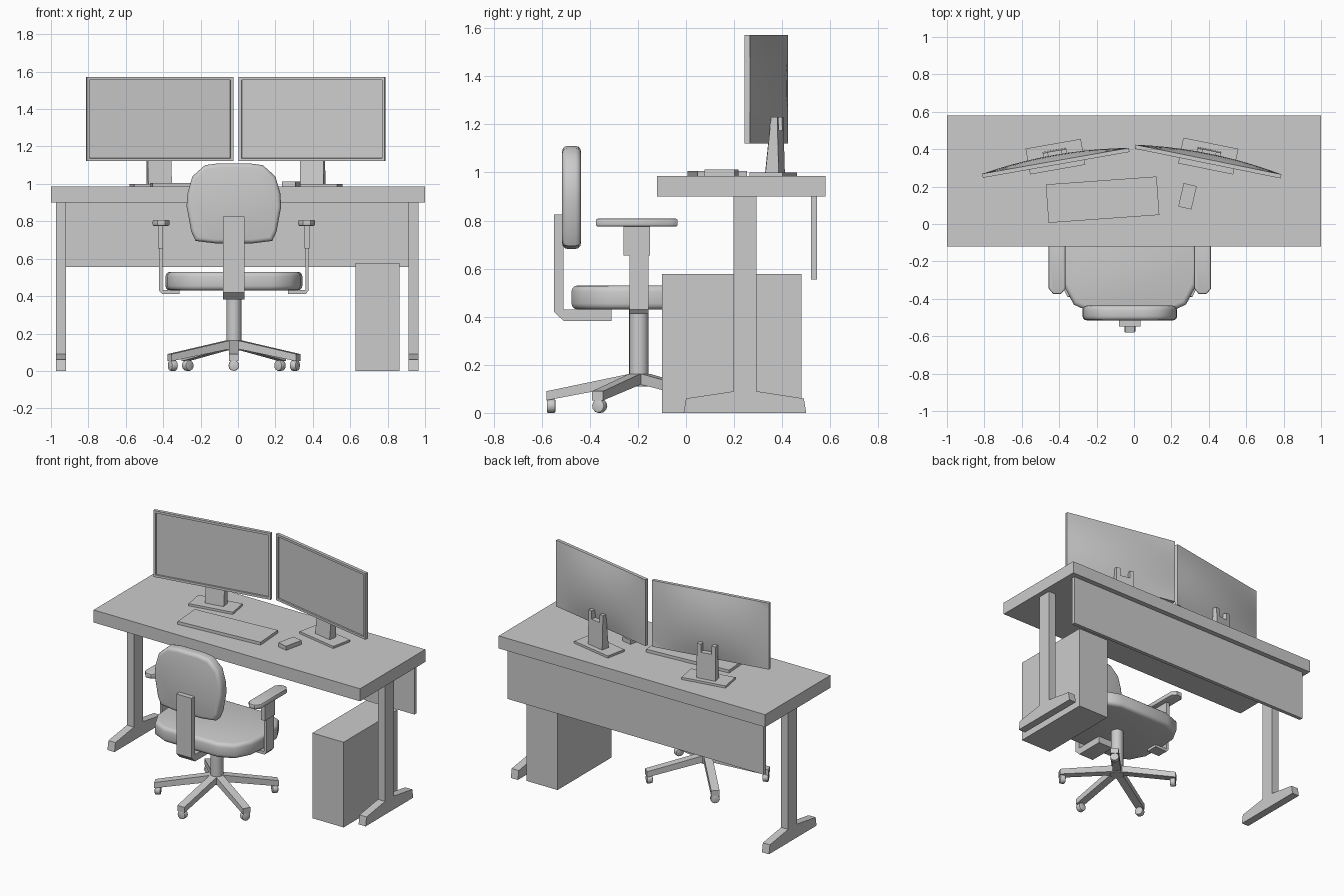
import bpy, bmesh, math
from mathutils import Matrix, Vector

if "Cube" in bpy.data.objects:
    bpy.data.objects.remove(bpy.data.objects["Cube"])

CX, CY = -0.022, -0.196   # chair axis


def finish(name, bm, loc=(0, 0, 0), rot=0, smooth=False):
    bmesh.ops.recalc_face_normals(bm, faces=bm.faces)
    me = bpy.data.meshes.new(name)
    bm.to_mesh(me)
    bm.free()
    ob = bpy.data.objects.new(name, me)
    bpy.context.collection.objects.link(ob)
    ob.location = loc
    ob.rotation_euler.z = rot
    if smooth:
        bpy.ops.object.select_all(action='DESELECT')
        ob.select_set(True)
        bpy.context.view_layer.objects.active = ob
        bpy.ops.object.shade_smooth_by_angle(angle=math.radians(40))
    return ob


def box(name, x, y, z, loc=(0, 0, 0), rot=0):
    bm = bmesh.new()
    bmesh.ops.create_cube(bm, size=1)
    for v in bm.verts:
        v.co = [a[0] + (c + 0.5) * (a[1] - a[0]) for a, c in zip((x, y, z), v.co)]
    return finish(name, bm, loc, rot)


def prism(name, pts, axis, a, b, loc=(0, 0, 0), rot=0, bevel=0, segs=3):
    """Extrude a 2D profile along an axis from a to b, optionally rounding the rims."""
    def co(p, t):
        return {'x': (t, p[0], p[1]), 'y': (p[0], t, p[1]), 'z': (p[0], p[1], t)}[axis]
    bm = bmesh.new()
    lo = [bm.verts.new(co(p, a)) for p in pts]
    hi = [bm.verts.new(co(p, b)) for p in pts]
    caps = [bm.faces.new(lo), bm.faces.new(hi)]
    for i in range(len(pts)):
        j = (i + 1) % len(pts)
        bm.faces.new((lo[i], lo[j], hi[j], hi[i]))
    bmesh.ops.recalc_face_normals(bm, faces=bm.faces)
    if bevel:
        rims = [e for f in caps for e in f.edges]
        bmesh.ops.bevel(bm, geom=rims, offset=bevel, segments=segs, profile=0.5, affect='EDGES')
    return finish(name, bm, loc, rot, smooth=bevel > 0)


def cylinder(name, r1, r2, length, centre, direction=(0, 0, 1), sides=20, bevel=0):
    bm = bmesh.new()
    bmesh.ops.create_cone(bm, cap_ends=True, segments=sides, radius1=r1, radius2=r2, depth=length)
    if bevel:
        rims = [e for f in bm.faces if len(f.verts) > 4 for e in f.edges]
        bmesh.ops.bevel(bm, geom=rims, offset=bevel, segments=2, profile=0.5, affect='EDGES')
    q = Vector((0, 0, 1)).rotation_difference(Vector(direction))
    bm.transform(Matrix.Translation(centre) @ q.to_matrix().to_4x4())
    return finish(name, bm, smooth=True)


def mirrored(half):
    return half + [(-x, y) for x, y in reversed(half)]


# Desk
box("desk_top", (-1, 1), (-0.12, 0.58), (0.90, 0.985))
box("modesty_panel", (-0.965, 0.96), (0.52, 0.545), (0.555, 0.90))
foot = [(-0.01, 0), (0, 0.06), (0.2, 0.09), (0.294, 0.09), (0.49, 0.06), (0.5, 0)]
for side, x0 in (("left", -0.973), ("right", 0.912)):
    box(side + "_desk_leg", (x0, x0 + 0.053), (0.198, 0.294), (0.08, 0.90))
    prism(side + "_desk_foot", foot, 'x', x0, x0 + 0.053)

# Computer case
box("computer_case", (0.628, 0.863), (-0.10, 0.48), (0, 0.578))

# Keyboard and mouse
box("keyboard", (-0.297, 0.297), (-0.103, 0.103), (0.985, 1.005), (-0.168, 0.13, 0), math.radians(4.1))
box("mouse", (-0.036, 0.036), (-0.064, 0.064), (0.985, 1.013), (0.286, 0.148, 0), math.radians(-13))


def monitor(side, screen, stand, rot):
    w, h = 0.398, 0.225
    loc = (screen[0], screen[1], 1.346)
    # thin panel with recessed screen
    bm = bmesh.new()
    bmesh.ops.create_cube(bm, size=1)
    for v in bm.verts:
        v.co = (v.co.x * 2 * w, (v.co.y + 0.5) * 0.022, v.co.z * 2 * h)
    front = [f for f in bm.faces if f.normal.y < -0.9]
    bmesh.ops.inset_region(bm, faces=front, thickness=0.022)
    bmesh.ops.inset_region(bm, faces=front, thickness=0.001, depth=-0.01)
    finish(side + "_monitor_panel", bm, loc, rot)
    # bulging back shell
    bm = bmesh.new()
    bmesh.ops.create_grid(bm, x_segments=10, y_segments=10, size=1)
    for v in bm.verts:
        u, t = v.co.x, v.co.y
        v.co = (u * w, 0.022 + 0.032 * (1 - u * u) * (1 - t * t), t * h)
    ob = finish(side + "_monitor_back", bm, loc, rot, smooth=True)
    if ob.data.polygons[0].normal.y < 0:
        ob.data.flip_normals()
    # stand: base plate, tapered neck, two prongs
    loc = (stand[0], stand[1], 0)
    box(side + "_stand_base", (-0.15, 0.15), (-0.07, 0.07), (0.985, 1.0), loc, rot)
    prism(side + "_stand_neck", [(-0.02, 1.0), (0.036, 1.0), (0.031, 1.175), (-0.002, 1.175)],
          'x', -0.064, 0.064, loc, rot)
    for tag, a in (("a", -0.064), ("b", 0.036)):
        prism(side + "_stand_prong_" + tag, [(-0.002, 1.175), (0.031, 1.175), (0.03, 1.23), (0.0, 1.23)],
              'x', a, a + 0.028, loc, rot)


monitor("left", (-0.416, 0.316), (-0.42, 0.36), math.radians(10))
monitor("right", (0.394, 0.323), (0.397, 0.363), math.radians(-11.5))

# Chair base: five spokes with casters
cylinder("chair_column", 0.04, 0.04, 0.32, (CX, CY, 0.27))
cylinder("chair_hub", 0.045, 0.045, 0.05, (CX, CY, 0.135))
spoke = [(0, 0.115), (0.05, 0.115), (0.385, 0.052), (0.385, 0.09), (0.04, 0.162), (0, 0.162)]
for i, deg in enumerate((-90, -26.5, 47.5, 132.5, 206.5)):
    a = math.radians(deg)
    d = Vector((math.cos(a), math.sin(a), 0))
    prism(f"chair_spoke_{i + 1}", spoke, 'x', 0, 1)  # placeholder profile, reshaped below
    ob = bpy.data.objects[f"chair_spoke_{i + 1}"]
    for v in ob.data.vertices:                      # lay profile along local x, width along y
        t, r, z = v.co
        v.co = (r, (0.5 - t) * 0.052, z)
    ob.location = (CX, CY, 0)
    ob.rotation_euler.z = a
    cylinder(f"caster_{i + 1}", 0.029, 0.029, 0.036, (CX + d.x * 0.365, CY + d.y * 0.365, 0.029),
             d, 12, 0.006)

# Seat cushion
seat = mirrored([(0.20, -0.28), (0.30, -0.235), (0.355, -0.13), (0.366, 0.0), (0.35, 0.15), (0.30, 0.24), (0.19, 0.28)])
prism("seat", seat, 'z', 0.43, 0.53, (CX, CY, 0), bevel=0.025)

# Backrest cushion
back = mirrored([(0.10, 0.682), (0.205, 0.695), (0.228, 0.745), (0.253, 0.88), (0.248, 0.95), (0.222, 1.04),
                 (0.155, 1.10), (0.08, 1.11)])
prism("backrest", back, 'y', -0.515, -0.437, (CX, 0, 0), bevel=0.022)

# Back support bar
bar = [(-0.31, 0.383), (-0.31, 0.43), (-0.51, 0.43), (-0.51, 0.825), (-0.548, 0.825), (-0.548, 0.42), (-0.51, 0.383)]
prism("back_support", bar, 'x', CX - 0.057, CX + 0.057)

# Armrests
pad = [(-0.045, -0.345), (-0.02, -0.375), (0.02, -0.375), (0.045, -0.345),
       (0.045, -0.065), (0.02, -0.035), (-0.02, -0.035), (-0.045, -0.065)]
for side, s in (("left", -1), ("right", 1)):
    prism(side + "_armrest_pad", pad, 'z', 0.775, 0.808, (CX + s * 0.389, 0, 0), bevel=0.008, segs=2)
    post = [(s * x, z) for x, z in ((0.29, 0.412), (0.385, 0.412), (0.40, 0.43), (0.40, 0.66),
                                    (0.383, 0.66), (0.383, 0.432), (0.29, 0.432))]
    prism(side + "_armrest_post", post, 'y', -0.235, -0.156, (CX, 0, 0))
    x = sorted((s * 0.378, s * 0.405))
    box(side + "_armrest_sleeve", x, (-0.26, -0.15), (0.655, 0.776), (CX, 0, 0))
